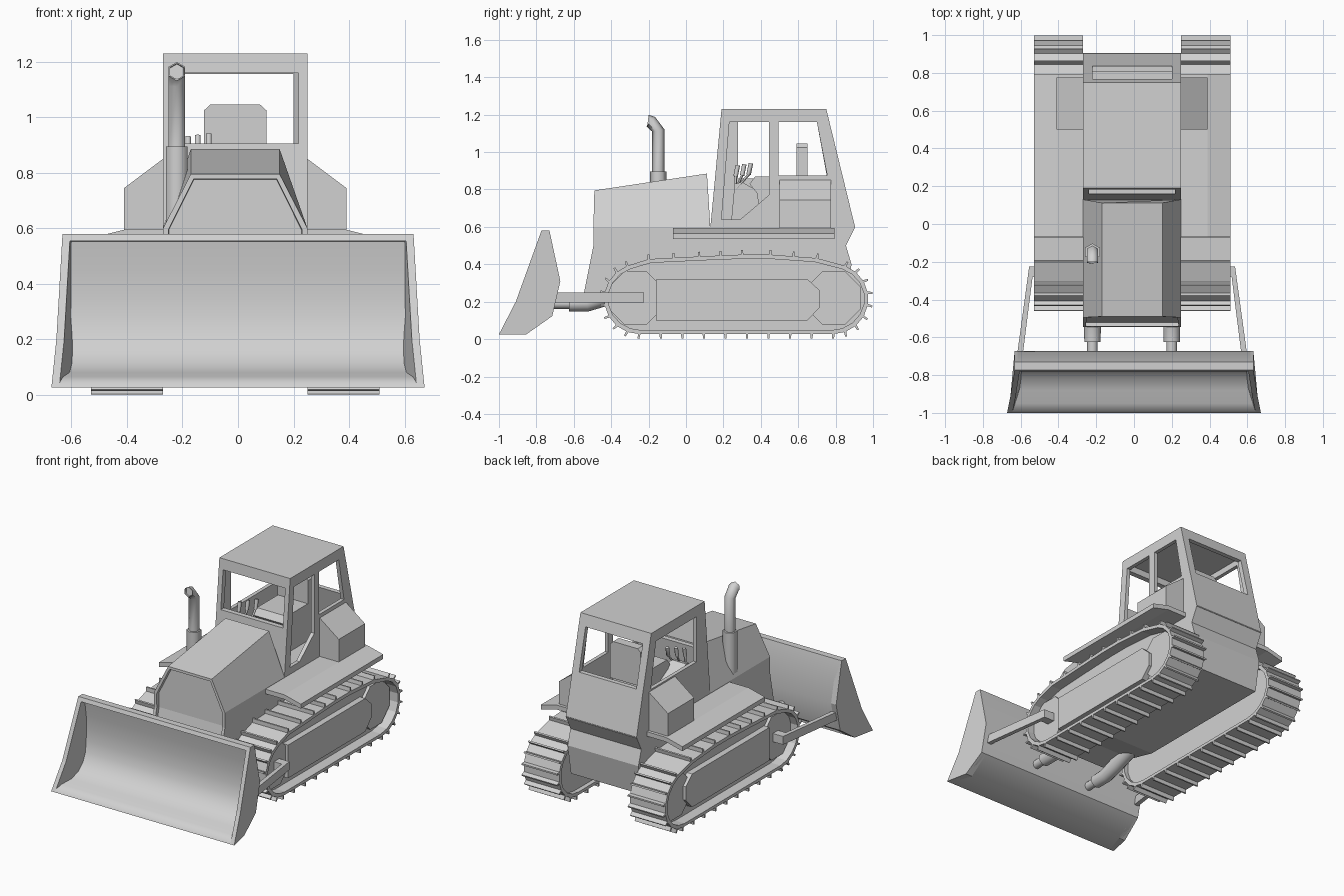
import bpy, bmesh, math
from mathutils import Vector

if "Cube" in bpy.data.objects:
    bpy.data.objects.remove(bpy.data.objects["Cube"])

GREY = (0.64, 0.64, 0.64, 1)
mat = bpy.data.materials.new("plain_grey")
mat.use_nodes = True
mat.diffuse_color = GREY
mat.node_tree.nodes["Principled BSDF"].inputs["Base Color"].default_value = GREY
C = -0.01  # middle of the tractor, the blade sits at x = 0


def finish(name, bm, smooth=0):
    bmesh.ops.recalc_face_normals(bm, faces=bm.faces)
    me = bpy.data.meshes.new(name)
    bm.to_mesh(me)
    bm.free()
    ob = bpy.data.objects.new(name, me)
    bpy.context.collection.objects.link(ob)
    me.materials.append(mat)
    if smooth:
        bpy.ops.object.select_all(action='DESELECT')
        ob.select_set(True)
        bpy.context.view_layer.objects.active = ob
        bpy.ops.object.shade_smooth_by_angle(angle=math.radians(smooth))
    return ob


def loft_mesh(sections, closed=False):
    """Skin equal-length point rings; cap the ends unless the skin is closed."""
    bm = bmesh.new()
    rings = [[bm.verts.new(p) for p in s] for s in sections]
    n = len(rings[0])
    pairs = list(zip(rings, rings[1:])) + ([(rings[-1], rings[0])] if closed else [])
    for a, b in pairs:
        for i in range(n):
            j = (i + 1) % n
            bm.faces.new((a[i], a[j], b[j], b[i]))
    if not closed:
        bm.faces.new(rings[0])
        bm.faces.new(rings[-1])
    return bm, rings


def loft(name, sections, closed=False, smooth=0):
    return finish(name, loft_mesh(sections, closed)[0], smooth)


def prism(name, yz, x0, x1):
    return loft(name, [[(x, y, z) for y, z in yz] for x in (x0, x1)])


def box(name, x0, x1, y0, y1, z0, z1):
    return prism(name, [(y0, z0), (y1, z0), (y1, z1), (y0, z1)], x0, x1)


def tube(name, x, path, sides, hollow=False):
    """Tube in the plane of x; path holds (y, z, radius)."""
    rings = []
    for i, (y, z, r) in enumerate(path):
        a, b = path[max(i - 1, 0)], path[min(i + 1, len(path) - 1)]
        t = Vector((b[0] - a[0], b[1] - a[1])).normalized()
        ring = []
        for k in range(sides):
            q = math.tau * k / sides
            ring.append((x + r * math.sin(q), y - t.y * r * math.cos(q), z + t.x * r * math.cos(q)))
        rings.append(ring)
    bm, _ = loft_mesh(rings)
    bmesh.ops.recalc_face_normals(bm, faces=bm.faces)
    if hollow:
        bm.faces.ensure_lookup_table()
        cap = [bm.faces[-1]]
        bmesh.ops.inset_individual(bm, faces=cap, thickness=0.005)
        bmesh.ops.inset_individual(bm, faces=cap, thickness=0.001, depth=-0.012)
    return finish(name, bm, 62)


def cut(target, cutters):
    bpy.context.view_layer.objects.active = target
    for c in cutters:
        m = target.modifiers.new("cut", 'BOOLEAN')
        m.operation, m.solver, m.object = 'DIFFERENCE', 'EXACT', c
        bpy.ops.object.modifier_apply(modifier=m.name)
        bpy.data.objects.remove(c)


L, R = C - 0.26, C + 0.26

# Hood with recessed grille
def hood_section(y_low, y_mid, y_top, z_top):
    return [(L, y_low, .25), (R, y_low, .25), (R, y_mid, .5), (R, y_mid, .6),
            (C + .16, y_top, z_top), (C - .16, y_top, z_top), (L, y_mid, .6), (L, y_mid, .5)]

bm, rings = loft_mesh([hood_section(-.545, -.495, -.49, .795), hood_section(.13, .13, .112, .885)])
bmesh.ops.connect_verts(bm, verts=[rings[0][2], rings[0][7]])
bmesh.ops.recalc_face_normals(bm, faces=bm.faces)
front = [f for f in bm.faces if all(v.co.y < -.4 for v in f.verts)]
bmesh.ops.inset_region(bm, faces=front, thickness=.02)
bmesh.ops.inset_region(bm, faces=front, thickness=.002, depth=-.022)
finish("hood", bm)

# Chassis
prism("chassis", [(-.35, .25), (-.15, .2), (.85, .2), (.885, .4), (.855, .5), (.905, .6), (.13, .6), (.1, .4), (-.3, .4)], L, R)

# Cab shell; the left side has a door opening, the right side one wide window
cab = prism("cab", [(.13, .595), (.19, 1.23), (.75, 1.23), (.905, .595)], L, R)
cut(cab, [
    prism("inside", [(.165, .625), (.222, 1.2), (.727, 1.2), (.865, .625)], L + .025, R - .025),
    prism("door_window", [(.19, .64), (.232, 1.16), (.443, 1.16), (.443, .77), (.29, .64)], 0, 1),
    prism("left_side_window", [(.495, .875), (.495, 1.16), (.7, 1.16), (.755, .875)], 0, 1),
    prism("right_side_window", [(.277, .86), (.277, 1.16), (.7, 1.16), (.755, .86)], -1, 0),
    box("windscreen", C - .228, C + .228, 0, .26, .905, 1.16),
    box("rear_window", C - .21, C + .21, .65, 1, .88, 1.155)])

# Seat and controls
prism("seat_base", [(.4, .61), (.38, .78), (.34, .83), (.37, .87), (.62, .87), (.64, .61)], C - .11, C + .11)
loft("seat_back", [[(C + x, y, z) for x, z in
     [(-.112, .8), (.112, .8), (.112, 1.025), (.09, 1.045), (-.09, 1.045), (-.112, 1.025)]]
     for y in (.59, .65)])
prism("control_console", [(.24, .61), (.26, .83), (.3, .84), (.44, .76), (.36, .61)], C - .2, C - .09)
for x, y, z in [(-.18, .265, .93), (-.145, .3, .935), (-.105, .335, .94)]:
    tube("control_lever", x, [(.265, .8, .006), (y, z - .06, .007), (y, z - .06, .012), (y + .012, z, .012)], 6)

# Exhaust stack
tube("exhaust_stack", -.22, [(-.148, .62, .045), (-.148, .895, .045), (-.148, .895, .034),
     (-.148, 1.115, .034), (-.188, 1.163, .034), (-.204, 1.165, .034)], 6, hollow=True)

# Track loop: clockwise outline seen from the side
def arc(cy, a0, a1, steps=8):
    return [(cy + .188 * math.cos(math.radians(a0 + (a1 - a0) * i / steps)),
             .215 + .188 * math.sin(math.radians(a0 + (a1 - a0) * i / steps))) for i in range(steps + 1)]

top_run = [(-.2, .428), (.07, .442), (.3, .452), (.45, .452), (.7, .433)]
outline = arc(-.25, 270, 110) + top_run + arc(.787, 70, -90)
inner = [(.2675 + (y - .2675) * .97, .225 + (z - .225) * .9) for y, z in outline]


def octagon(cy, r):
    return [(cy + r * math.cos(math.pi * (k + .5) / 4), .22 + r * math.sin(math.pi * (k + .5) / 4)) for k in range(8)]


for side, s in (("left", 1), ("right", -1)):
    X = lambda d: C + s * d
    at = lambda d, loop: [(X(d), y, z) for y, z in loop]
    loft(side + "_track_belt", [at(.26, outline), at(.52, outline), at(.52, inner), at(.26, inner)], closed=True)
    loft(side + "_track_core", [at(.29, inner), at(.45, inner)])
    for cy in (-.27, .79):
        loft(side + "_track_wheel", [at(.44, octagon(cy, .155)), at(.47, octagon(cy, .155))])
    frame = [(-.16, .1), (.65, .1), (.715, .17), (.715, .26), (.65, .32), (-.16, .32)]
    loft(side + "_track_frame", [at(.44, frame), at(.49, frame)])
    # Cleats standing out from the belt
    bm = bmesh.new()
    for p, q in zip(outline, outline[1:] + outline[:1]):
        p, q = Vector(p), Vector(q)
        t = (q - p).normalized()
        out = Vector((-t.y, t.x))
        n = max(1, round((q - p).length / .115))
        for i in range(n):
            c = p.lerp(q, i / n)
            prof = [c - t * .007 - out * .005, c + t * .007 - out * .005, c + t * .005 + out * .025, c - t * .005 + out * .025]
            a, b = [[bm.verts.new((X(d), v.x, v.y)) for v in prof] for d in (.26, .52)]
            bm.faces.new(a)
            bm.faces.new(b)
            for k in range(4):
                bm.faces.new((a[k], a[k - 1], b[k - 1], b[k]))
    finish(side + "_track_cleats", bm)
    # Fender and tool box
    fender = [(.25, .595), (.4, .595), (.52, .565), (.52, .535), (.4, .565), (.25, .565)]
    loft(side + "_fender", [[(X(d), y, z) for d, z in fender] for y in (-.07, .795)])
    tool = [(.25, .59), (.4, .59), (.4, .745), (.26, .85), (.25, .85)]
    loft(side + "_tool_box", [[(X(d), y, z) for d, z in tool] for y in (.5, .775)])
    # Push arm with pivot, and blade cylinder
    loft(side + "_push_arm", [[(X(d0), y, .195), (X(d1), y, .195), (X(d1), y, .25), (X(d0), y, .25)]
         for y, d0, d1 in ((-.225, .52, .545), (-.7, .58, .61))])
    box(side + "_arm_pivot", *sorted((X(.44), X(.53))), -.28, -.225, .195, .25)
    tube(side + "_blade_cylinder", X(.21), [(-.74, .19, .028), (-.625, .19, .028), (-.625, .19, .043),
         (-.53, .192, .045), (-.43, .225, .048), (-.25, .29, .048)], 12)

# Blade: scooped mouldboard with a rim, between flared end plates
back = [(-.73, .58), (-.672, .31), (-.715, .123), (-.853, .026)]
rim = [(-1, .026), (-.91, .2), (-.773, .58)]
bowl = [(-.99, .045), (-.95, .065), (-.88, .08), (-.82, .11), (-.775, .155), (-.747, .21),
        (-.732, .28), (-.728, .36), (-.734, .45), (-.75, .553), (-.782, .555)]
flare = lambda y: .632 + max(0, -.8 - y) * .2
loft("blade_mouldboard", [[(s * (flare(y) - .015), y, z) for y, z in back + rim[:1] + bowl + rim[-1:]]
     for s in (1, -1)], smooth=40)
for side, s in (("left", 1), ("right", -1)):
    outer = [(s * flare(y), y, z) for y, z in back + rim]
    inside = [(s * .595, y, z) for y, z in back] + [(s * (flare(y) - .028), y, z) for y, z in rim]
    loft(side + "_blade_end", [outer, inside])
